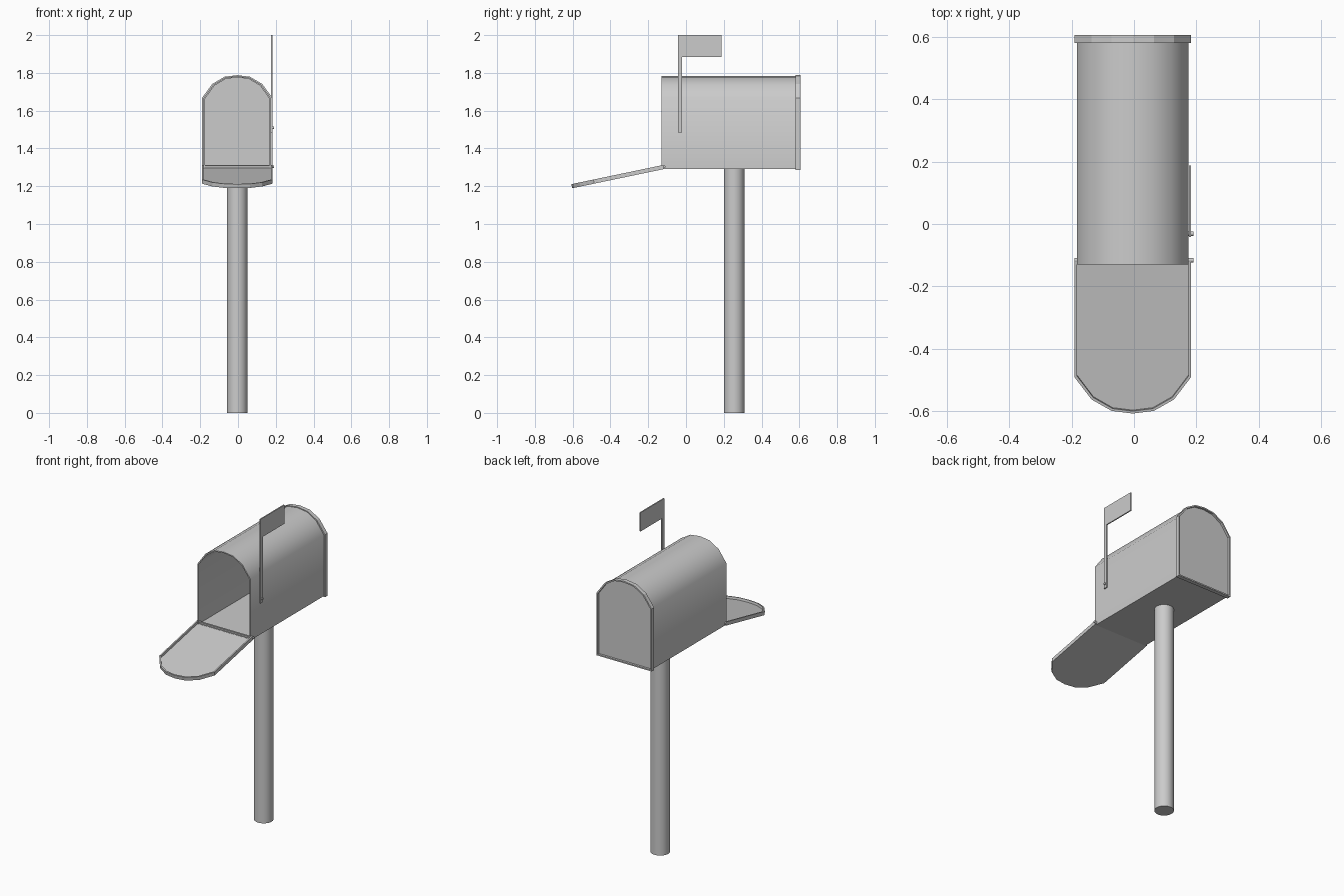
import bpy, bmesh, math
from mathutils import Matrix, Vector

if "Cube" in bpy.data.objects:
    bpy.data.objects.remove(bpy.data.objects["Cube"])

CX = -0.004  # box centre line


def arch(w, h, inset=0.0):
    """Mailbox outline: straight sides with a six-facet arched top."""
    half = [(1, 0), (1, 0.76), (0.705, 0.908), (0.36, 0.983)]
    pts = half + [(0, 1)] + [(-x, v) for x, v in reversed(half)]
    w -= inset
    h -= 2 * inset
    return [(x * w, inset + v * h) for x, v in pts]


def finish(name, bm, smooth=False):
    bmesh.ops.recalc_face_normals(bm, faces=bm.faces[:])
    me = bpy.data.meshes.new(name)
    bm.to_mesh(me)
    bm.free()
    ob = bpy.data.objects.new(name, me)
    bpy.context.collection.objects.link(ob)
    if smooth:
        bpy.ops.object.select_all(action='DESELECT')
        ob.select_set(True)
        bpy.context.view_layer.objects.active = ob
        bpy.ops.object.shade_smooth_by_angle(angle=math.radians(42))
    return ob


def tray(name, w, h, depth, floor, wall, origin, up, out, smooth=False):
    """Arched pan: closed at the origin plane, open in the 'out' direction."""
    bm = bmesh.new()
    o, up, out = Vector(origin), Vector(up).normalized(), Vector(out).normalized()

    def loop(pts, d):
        return [bm.verts.new(o + Vector((x, 0, 0)) + up * v + out * d) for x, v in pts]

    outer, inner = arch(w, h), arch(w, h, wall)
    loops = [loop(outer, 0), loop(outer, depth), loop(inner, depth), loop(inner, floor)]
    n = len(outer)
    for a, b in zip(loops, loops[1:]):
        for i in range(n):
            j = (i + 1) % n
            bm.faces.new((a[i], a[j], b[j], b[i]))
    bm.faces.new(loops[0])
    bm.faces.new(loops[-1])
    return finish(name, bm, smooth)


def cylinder(name, r, length, centre, axis='Z', sides=32):
    bm = bmesh.new()
    m = Matrix.Translation(centre)
    if axis == 'X':
        m = m @ Matrix.Rotation(math.pi / 2, 4, 'Y')
    bmesh.ops.create_cone(bm, cap_ends=True, segments=sides, radius1=r, radius2=r,
                          depth=length, matrix=m)
    return finish(name, bm, True)


# Post
cylinder("post", 0.054, 1.292, (CX, 0.255, 0.646))

# Hollow body, open at the front
tray("box_body", 0.179, 0.493, 0.715, 0.008, 0.007,
     (CX, 0.585, 1.29), (0, 0, 1), (0, -1, 0), True)

# Back cap with a raised rim
tray("back_cap", 0.187, 0.503, 0.025, 0.012, 0.008,
     (CX, 0.58, 1.285), (0, 0, 1), (0, 1, 0))

# Door hanging open
a = math.radians(11.8)
tray("door", 0.187, 0.497, 0.022, 0.008, 0.008,
     (CX, -0.116, 1.291), (0, -math.cos(a), -math.sin(a)), (0, -math.sin(a), math.cos(a)))

# Hinge pins
for side, label in ((-1, "left"), (1, "right")):
    cylinder("hinge_pin_" + label, 0.007, 0.018, (side * 0.182, -0.116, 1.303), 'X', 12)

# Signal flag: one flat L-shaped plate
bm = bmesh.new()
outline = [(-0.042, 1.485), (-0.021, 1.485), (-0.021, 1.885),
           (0.188, 1.885), (0.188, 2.0), (-0.042, 2.0)]
face = bm.faces.new([bm.verts.new((0.176, y, z)) for y, z in outline])
ext = bmesh.ops.extrude_face_region(bm, geom=[face])
bmesh.ops.translate(bm, vec=(0.007, 0, 0),
                    verts=[v for v in ext["geom"] if isinstance(v, bmesh.types.BMVert)])
finish("signal_flag", bm)

# Flag pivot
cylinder("flag_pivot", 0.007, 0.018, (0.181, -0.031, 1.51), 'X', 12)
